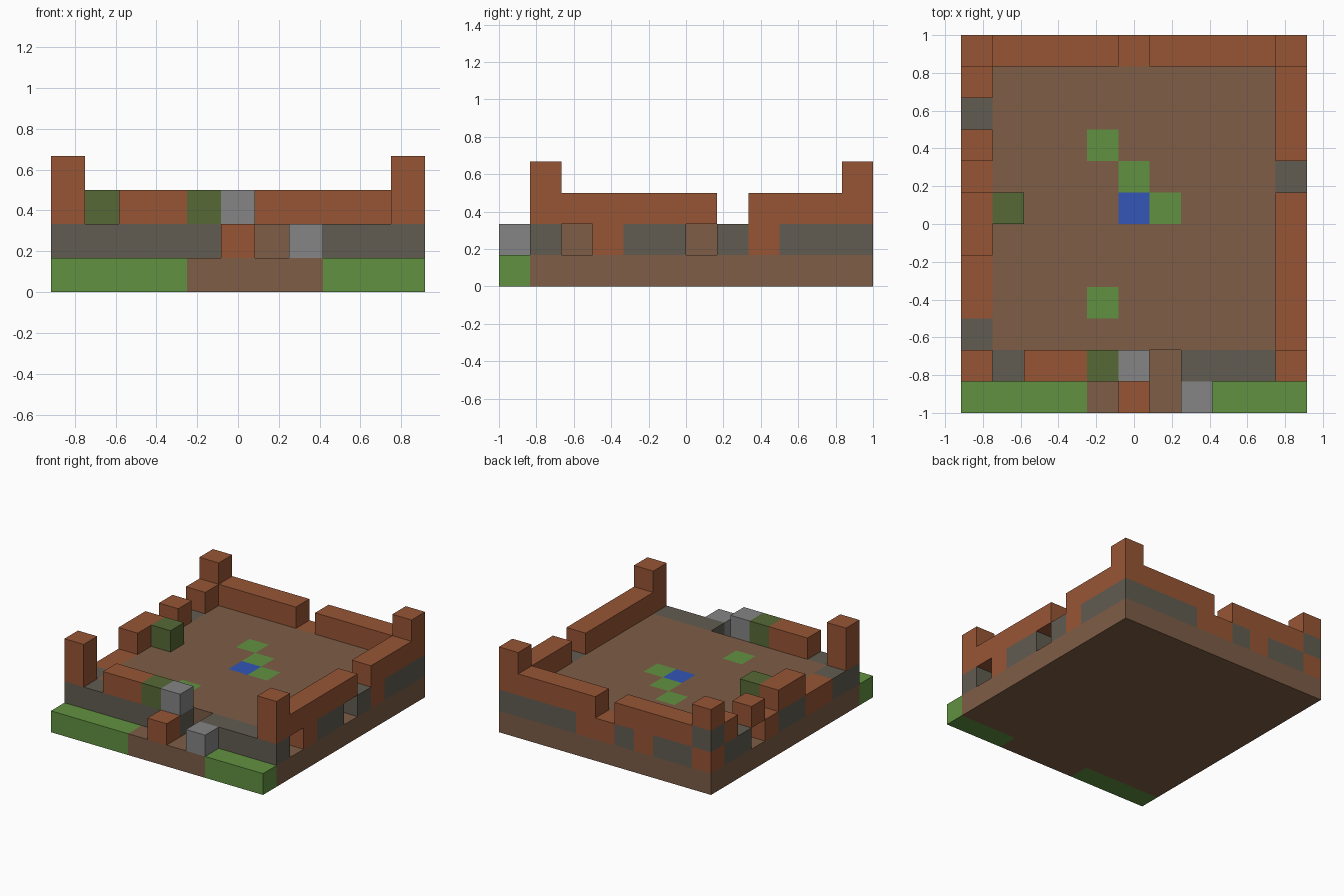
import bpy
import bmesh
from mathutils import Vector

cube = bpy.data.objects.get("Cube")
if cube:
    bpy.data.objects.remove(cube, do_unlink=True)

UNIT = 1 / 6  # edge length of one block


def linear(c):
    c /= 255
    return c / 12.92 if c <= 0.04045 else ((c + 0.055) / 1.055) ** 2.4


# Block colours, keyed by the letter used in the plans
PALETTE = {
    "D": ("dirt", (125, 93, 70)),
    "G": ("grass", (97, 145, 65)),
    "B": ("brick", (151, 85, 53)),
    "S": ("dark_stone", (97, 92, 81)),
    "L": ("light_stone", (133, 133, 133)),
    "M": ("moss", (86, 105, 53)),
    "W": ("water", (51, 86, 182)),
}
KEYS = list(PALETTE)
MATERIALS = []
for name, rgb in PALETTE.values():
    mat = bpy.data.materials.new(name)
    mat.use_nodes = True
    colour = (*[linear(c) for c in rgb], 1)
    mat.diffuse_color = colour
    bsdf = next(n for n in mat.node_tree.nodes if n.type == "BSDF_PRINCIPLED")
    bsdf.inputs["Base Color"].default_value = colour
    MATERIALS.append(mat)

# Plans of each course, back row first; a dot is empty
EMPTY = "." * 11
CORNERS = "B.........B"
COURSES = {
    "ground_slab": ["D" * 11] * 11 + ["GGGGDDDDGGG"],
    "floor_and_lower_wall": [
        "BSSBSBBSSSS",
        "SDDDDDDDDDS",
        "SDDDDDDDDDS",
        ".DDDGDDDDDB",
        "BDDDDGDDDDS",
        "SDDDDWGDDD.",
        "SDDDDDDDDDS",
        "BDDDDDDDDDS",
        "BDDDGDDDDDB",
        "SDDDDDDDDD.",
        "SSSSSS.SSSS",
        ".....B.L...",
    ],
    "broken_upper_wall": [
        "SBBBB.BBBBB",
        CORNERS,
        "..........B",
        CORNERS,
        EMPTY,
        "BM........B",
        CORNERS,
        "..........B",
        "..........B",
        "..........B",
        "B.BBML....B",
        EMPTY,
    ],
    "corner_posts": [CORNERS] + [EMPTY] * 9 + [CORNERS, EMPTY],
}

# Collect every block by grid position
blocks = {}
for k, rows in enumerate(COURSES.values()):
    for j, row in enumerate(reversed(rows)):
        for i, letter in enumerate(row):
            if letter != ".":
                blocks[i, j, k] = letter


def add_block(bm, cell):
    """Add the exposed faces of one block."""
    centre = Vector((cell[0] - 5, cell[1] - 5.5, cell[2] + 0.5))
    for axis in range(3):
        for side in (-1, 1):
            n = Vector((0, 0, 0))
            n[axis] = side
            if tuple(int(c + d) for c, d in zip(cell, n)) in blocks:
                continue
            u = Vector((0, 0, 0))
            u[(axis + 1) % 3] = 1
            v = n.cross(u)
            corners = [n + u + v, n - u + v, n - u - v, n + u - v]
            face = bm.faces.new(
                [bm.verts.new((centre + c / 2) * UNIT) for c in corners])
            face.material_index = KEYS.index(blocks[cell])


# One object per course of masonry
for k, name in enumerate(COURSES):
    bm = bmesh.new()
    for cell in blocks:
        if cell[2] == k:
            add_block(bm, cell)
    bmesh.ops.remove_doubles(bm, verts=bm.verts[:], dist=0.001)
    mesh = bpy.data.meshes.new(name)
    bm.to_mesh(mesh)
    bm.free()
    for mat in MATERIALS:
        mesh.materials.append(mat)
    bpy.context.collection.objects.link(bpy.data.objects.new(name, mesh))
